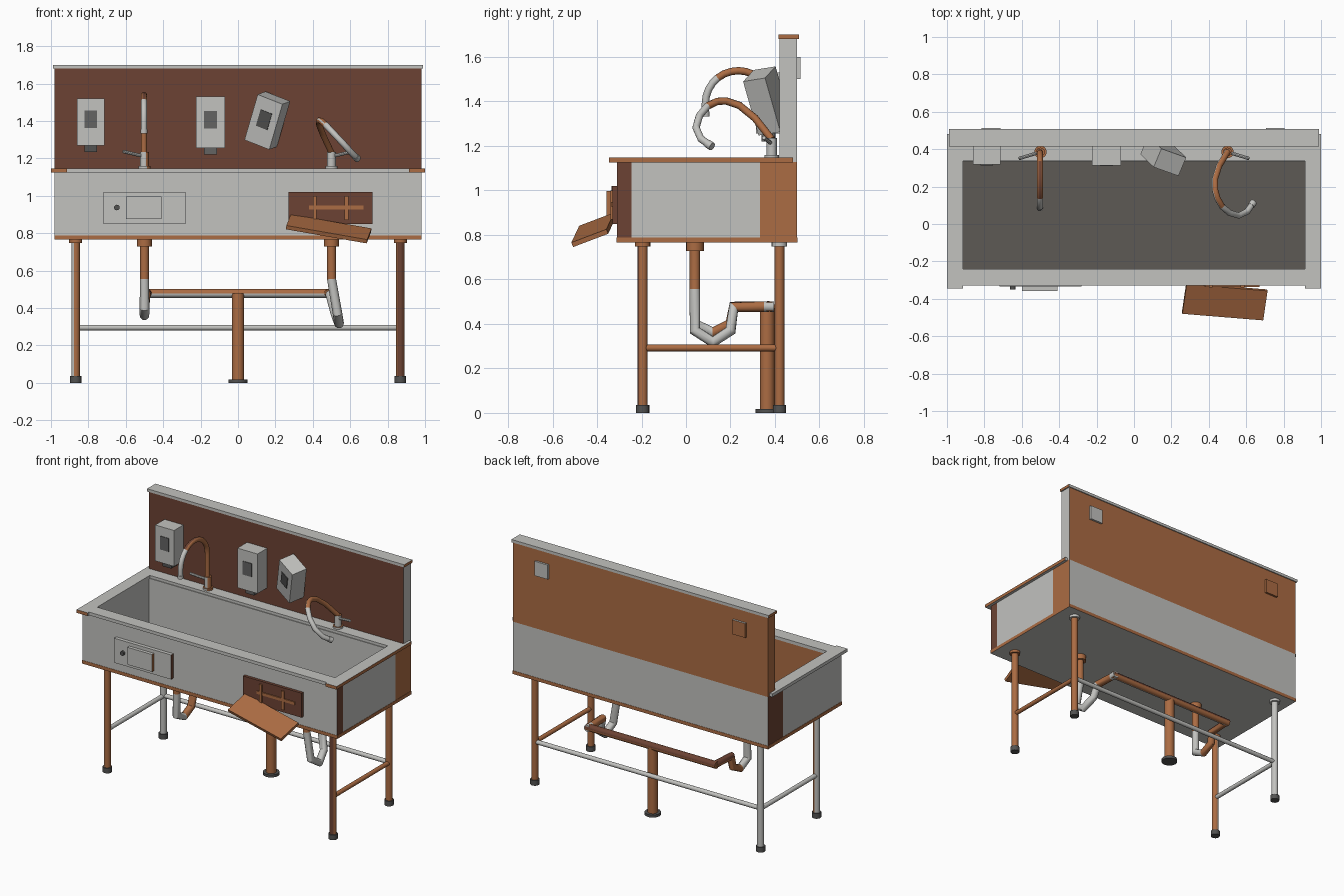
import bpy, bmesh, math
from mathutils import Vector, Matrix

cube = bpy.data.objects.get("Cube")
if cube:
    bpy.data.objects.remove(cube, do_unlink=True)


def material(name, rgb):
    m = bpy.data.materials.new(name)
    m.use_nodes = True
    m.diffuse_color = (*rgb, 1)
    for n in m.node_tree.nodes:
        if n.type == 'BSDF_PRINCIPLED':
            n.inputs["Base Color"].default_value = (*rgb, 1)
    return m


MATS = [material("steel", (0.54, 0.54, 0.52)),
        material("rust", (0.41, 0.15, 0.056)),
        material("dark_rust", (0.15, 0.055, 0.033)),
        material("dark_rubber", (0.085, 0.085, 0.083)),
        material("grime", (0.11, 0.10, 0.09)),
        material("smoked_plastic", (0.125, 0.125, 0.123))]
STEEL, RUST, DARK, RUBBER, GRIME, SMOKED = range(6)
DIRS = {'+x': (1, 0, 0), '-x': (-1, 0, 0), '+y': (0, 1, 0),
        '-y': (0, -1, 0), '+z': (0, 0, 1), '-z': (0, 0, -1)}


def finish(bm, name, smooth=False):
    bmesh.ops.recalc_face_normals(bm, faces=bm.faces)
    me = bpy.data.meshes.new(name)
    bm.to_mesh(me)
    bm.free()
    ob = bpy.data.objects.new(name, me)
    bpy.context.collection.objects.link(ob)
    for m in MATS:
        me.materials.append(m)
    if smooth:
        bpy.ops.object.select_all(action='DESELECT')
        ob.select_set(True)
        bpy.context.view_layer.objects.active = ob
        bpy.ops.object.shade_smooth_by_angle(angle=math.radians(40))


def box(name, x, y, z, mat=STEEL, sides=None, frame=None):
    """Box from ranges; sides maps a direction to another material."""
    bm = bmesh.new()
    bmesh.ops.create_cube(bm, size=1)
    for v in bm.verts:
        v.co = Vector([(r[0] + r[1]) / 2 + c * (r[1] - r[0])
                       for r, c in zip((x, y, z), v.co)])
    bm.normal_update()
    for f in bm.faces:
        f.material_index = mat
        for d, m in (sides or {}).items():
            if f.normal.dot(Vector(DIRS[d])) > 0.9:
                f.material_index = m
    if frame:
        bm.transform(frame)
    finish(bm, name)


def tube(name, pts, r, mats, rule=None, n=12):
    """Sweep a circle along points; mats is one material or one per segment,
    rule(normal, material) may change it face by face."""
    pts = [Vector(p) for p in pts]
    if isinstance(mats, int):
        mats = [mats] * (len(pts) - 1)
    bm = bmesh.new()
    rings, normal = [], None
    for i, p in enumerate(pts):
        a = (p - pts[i - 1]).normalized() if i else None
        b = (pts[i + 1] - p).normalized() if i < len(pts) - 1 else None
        t = ((a or b) + (b or a)).normalized()
        normal = normal or (Vector((1, 0, 0)) if abs(t.x) < 0.8 else Vector((0, 0, 1)))
        normal = (normal - t * normal.dot(t)).normalized()
        side = t.cross(normal)
        rad = r * (1 + 1 / max(t.dot(a or b), 0.7)) / 2
        rings.append([bm.verts.new(p + (normal * math.cos(q) + side * math.sin(q)) * rad)
                      for q in (2 * math.pi * k / n for k in range(n))])
    for i, m in enumerate(mats):
        for k in range(n):
            j = (k + 1) % n
            f = bm.faces.new((rings[i][k], rings[i][j], rings[i + 1][j], rings[i + 1][k]))
            f.material_index = m
    for ring, m in ((rings[0], mats[0]), (rings[-1], mats[-1])):
        bm.faces.new(ring).material_index = m
    if rule:
        bmesh.ops.recalc_face_normals(bm, faces=bm.faces)
        bm.normal_update()
        for f in bm.faces:
            f.material_index = rule(f.normal, f.material_index)
    finish(bm, name, True)


def post(name, x, y, z0, z1, r, mat, rule=None):
    tube(name, [(x, y, z0), (x, y, z1)], r, mat, rule, 16)


def frame(origin, u, w):
    """Axes: u is local x, w is roughly local z."""
    u = Vector(u).normalized()
    w = Vector(w)
    w = (w - u * w.dot(u)).normalized()
    return Matrix.Translation(origin) @ Matrix((u, w.cross(u), w)).transposed().to_4x4()


# Basin walls, floor and base trim
WZ = (0.785, 1.128)
box("basin_front_wall", (-.98, .98), (-.31, -.245), WZ, STEEL, {'+x': DARK, '+y': RUST})
box("basin_back_wall", (-.98, .98), (.333, .5), WZ, STEEL, {'+x': RUST, '-x': DARK})
for s, tag in ((-1, "right"), (1, "left")):
    box("basin_wall_" + tag, sorted((s * .918, s * .98)), (-.245, .333), WZ)
box("basin_floor", (-.918, .918), (-.245, .333), (.785, .81), GRIME)
box("base_trim", (-.982, .982), (-.312, .502), (.765, .788), RUST, {'-z': STEEL})

# Rim
RZ = (1.125, 1.147)
box("rim_front", (-.915, .915), (-.33, -.24), RZ)
box("rim_back", (-.915, .915), (.338, .43), RZ)
box("rim_right", (-1, -.915), (-.345, .48), RZ, STEEL, {'-y': RUST})
box("rim_left", (.915, 1), (-.345, .48), RZ, STEEL, {'-y': RUST, '+x': RUST})

# Backsplash, cap and rear pads
box("backsplash", (-.98, .98), (.42, .5), (1.128, 1.685), RUST, {'-y': DARK, '+x': STEEL})
box("backsplash_cap", (-.99, .988), (.415, .507), (1.681, 1.7), STEEL, {'+x': RUST, '-x': RUST})
for x, m, tag in ((-.765, RUST, "right"), (.755, STEEL, "left")):
    box("rear_pad_" + tag, (x - .05, x + .05), (.495, .514), (1.5, 1.6), m, {'+z': STEEL})

# Control panel
box("control_panel", (-.72, -.28), (-.335, -.305), (.85, 1.02), STEEL, {'+x': DARK})
box("control_box", (-.6, -.41), (-.358, -.325), (.877, .997), STEEL, {'+x': RUST})
tube("control_knob", [(-.648, -.325, .937), (-.648, -.35, .937)], .015, RUBBER)

# Open access hatch with bars and hanging door
box("hatch_recess", (.27, .72), (-.33, -.305), (.85, 1.02), DARK)
box("hatch_bar_cross", (.38, .67), (-.337, -.328), (.927, .947), RUST)
for i, x in enumerate((.41, .58)):
    box("hatch_bar_%d" % i, (x - .01, x + .01), (-.339, -.328), (.87, 1), RUST)
box("hatch_door", (-.22, .22), (-.085, .085), (-.011, .011), RUST,
    frame=frame((.485, -.415, .823), (.43, -.035, -.075), (.09, -.37, .94)))


# Soap dispensers
def dispenser(name, w, h, place, dark, nozzle=None):
    box(name + "_body", (-w / 2, w / 2), (0, .108), (-h / 2, h / 2), frame=place)
    box(name + "_window", (-.034, .034), (-.004, .01), (-.033, .06), dark, frame=place)
    if nozzle:
        box(name + "_nozzle", (-.034, .034), (.025, .085), (-h / 2 - .035, -h / 2), nozzle, frame=place)


dispenser("dispenser_right", .145, .25, Matrix.Translation((-.787, .318, 1.395)), SMOKED, RUBBER)
dispenser("dispenser_middle", .155, .275, Matrix.Translation((-.147, .314, 1.393)), SMOKED, SMOKED)
dispenser("dispenser_loose", .15, .262,
          frame((.136, .315, 1.394), (.14, -.05, -.055), (.115, -.085, .225)), RUBBER)

# Taps: rust collects on top of both bases, and on the left side of the right one
BASE_RULES = {-1: lambda n, m: RUST if n.x > .2 or n.z > .7 else m,
              1: lambda n, m: RUST if n.z > .7 else m}
for s, tag in ((-1, "right"), (1, "left")):
    x = s * .5
    post("tap_flange_" + tag, x, .385, 1.145, 1.16, .033, STEEL, BASE_RULES[s])
    post("tap_base_" + tag, x, .385, 1.155, 1.235, .023, STEEL, BASE_RULES[s])
    tube("tap_lever_" + tag, [(x, .385, 1.21), (x + s * .115, .35, 1.237)], .009, STEEL, n=8)
arc = [(-.503, .235 + .148 * math.cos(a), 1.39 + .148 * math.sin(a))
       for a in (math.pi * i / 14 for i in range(15))]
tube("tap_spout_right", [(-.503, .383, 1.23)] + arc + [(-.503, .087, 1.34)], .0165,
     [RUST] * 11 + [STEEL] * 5, lambda n, m: DARK if m == RUST and n.z > .75 else m)
tube("tap_tip_right", [(-.503, .087, 1.355), (-.503, .087, 1.333)], .019, STEEL)
tube("tap_spout_left", [(.5, .385, 1.23), (.455, .31, 1.325), (.433, .24, 1.382), (.434, .18, 1.402),
                        (.445, .14, 1.4), (.47, .095, 1.378), (.51, .06, 1.335), (.56, .045, 1.282),
                        (.605, .067, 1.232), (.637, .112, 1.2)], .0165, [RUST] * 5 + [STEEL] * 4,
     lambda n, m: STEEL if n.x < -.6 and .2 < n.z else m)
tube("tap_tip_left", [(.626, .097, 1.21), (.64, .117, 1.197)], .019, STEEL)

# Legs with feet and flanges
RULES = {(-1, -1): lambda n, m: STEEL if n.x < (-.05 if n.y > 0 else -.5) else RUST,
         (1, -1): lambda n, m: DARK if n.y < -.7 else RUST}
for sx, side in ((-1, "right"), (1, "left")):
    metal = STEEL if sx < 0 else RUST
    for y, sy, end in ((-.195, -1, "front"), (.42, 1, "back")):
        x, tag = sx * .868, end + "_" + side
        post("leg_" + tag, x, y, .02, .768, .022, metal, RULES.get((sx, sy)))
        post("foot_" + tag, x, y, 0, .035, .03, RUBBER)
        post("leg_flange_" + tag, x, y, .748, .768, .035, RUST if sy < 0 else STEEL)
    tube("side_stretcher_" + side, [(sx * .868, -.195, .292), (sx * .868, .42, .292)], .015, metal)
tube("back_stretcher", [(-.868, .42, .295), (.868, .42, .295)], .015, STEEL)


# Drains, traps and waste pipe
def aged(n, m):
    """Darker rust on top towards the back."""
    return DARK if m == RUST and n.z > .1 and n.y > -.1 else m


for s, tag in ((-1, "right"), (1, "left")):
    post("drain_collar_" + tag, s * .5, .04, .728, .768, .04, RUST)
tube("trap_right", [(-.5, .04, .74), (-.5, .04, .555), (-.5, .04, .4), (-.5, .12, .36), (-.5, .2, .4),
                    (-.495, .215, .478), (-.485, .375, .478)], .024,
     [RUST, STEEL, STEEL, RUST, RUST, RUST], aged)
tube("trap_left", [(.5, .04, .74), (.5, .04, .555), (.532, .04, .37), (.54, .12, .318), (.52, .2, .37),
                   (.495, .215, .475), (.485, .35, .478), (.485, .395, .478)], .024,
     [RUST, STEEL, STEEL, STEEL, STEEL, RUST, STEEL])
tube("waste_crossbar", [(-.5, .375, .478), (.5, .375, .478)], .024, RUST,
     lambda n, m: STEEL if n.y < -.1 and n.z < -.1 else aged(n, m))
post("waste_pipe", 0, .365, .01, .478, .033, RUST)
post("waste_flange", 0, .365, 0, .018, .052, RUBBER)
